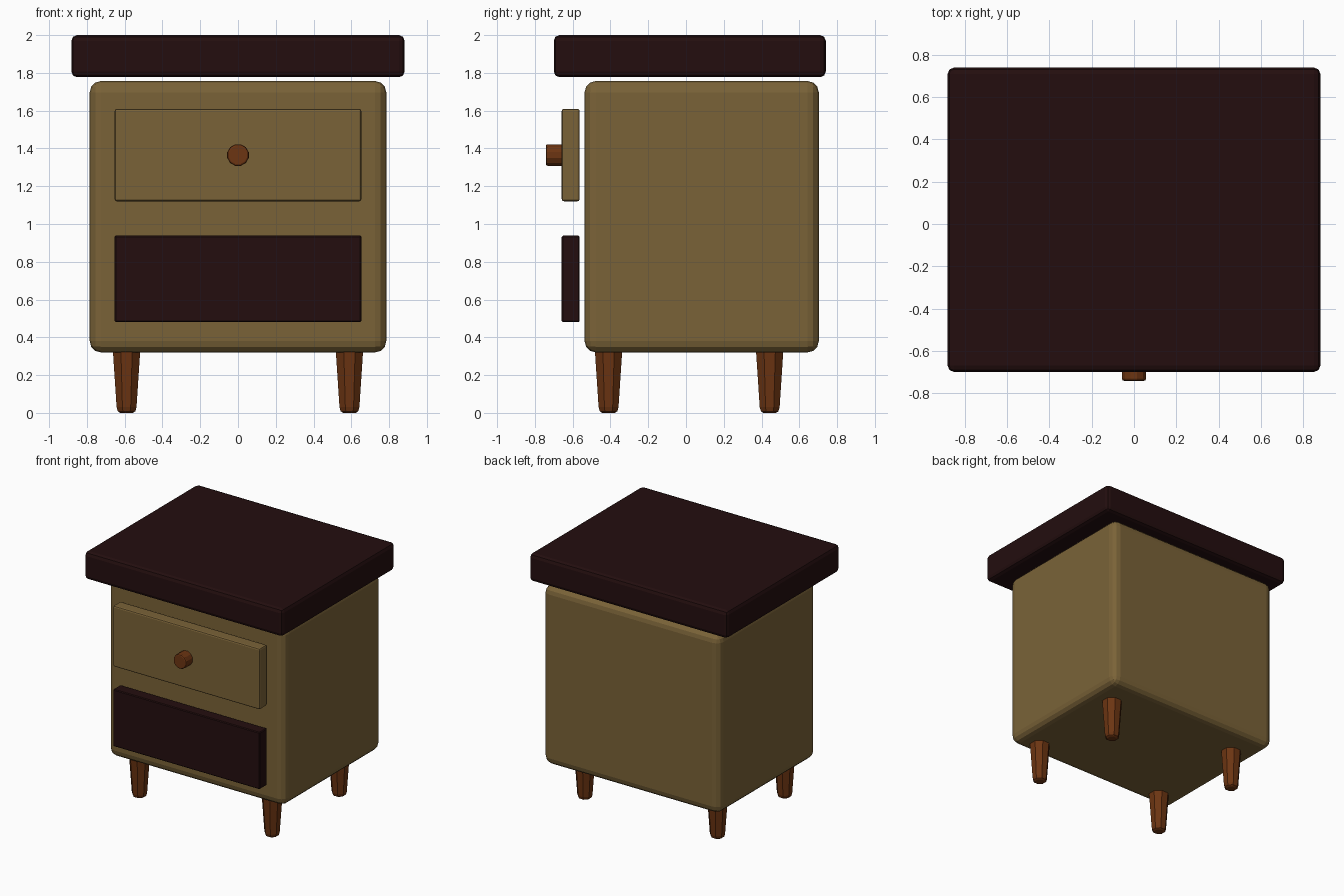
import bpy, bmesh, math
from mathutils import Matrix

if "Cube" in bpy.data.objects:
    bpy.data.objects.remove(bpy.data.objects["Cube"])


def material(name, color):
    m = bpy.data.materials.new(name)
    m.diffuse_color = (*color, 1.0)
    m.use_nodes = True
    m.node_tree.nodes["Principled BSDF"].inputs["Base Color"].default_value = m.diffuse_color
    return m


TAN = material("tan wood", (0.195, 0.124, 0.039))
DARK = material("dark brown wood", (0.017, 0.0043, 0.0046))
ORANGE = material("orange brown wood", (0.150, 0.035, 0.006))


def finish(bm, name, mat):
    bmesh.ops.recalc_face_normals(bm, faces=bm.faces)
    mesh = bpy.data.meshes.new(name)
    bm.to_mesh(mesh)
    bm.free()
    mesh.materials.append(mat)
    obj = bpy.data.objects.new(name, mesh)
    bpy.context.collection.objects.link(obj)
    return obj


def box(name, mat, xs, ys, zs, bevel, segments):
    """Rounded box given by its extents on each axis."""
    bm = bmesh.new()
    bmesh.ops.create_cube(bm, size=1)
    for v in bm.verts:
        for i, (lo, hi) in enumerate((xs, ys, zs)):
            v.co[i] = lo if v.co[i] < 0 else hi
    bmesh.ops.bevel(bm, geom=bm.edges[:], offset=bevel, segments=segments,
                    profile=0.5, affect='EDGES')
    return finish(bm, name, mat)


def lathe(name, mat, profile, sides, matrix):
    """Closed turned part from (radius, height) rings, flats facing the axes."""
    bm = bmesh.new()
    rings = []
    for r, h in profile:
        angles = [2 * math.pi * (i + 0.5) / sides for i in range(sides)]
        rings.append([bm.verts.new((r * math.cos(a), r * math.sin(a), h))
                      for a in angles])
    for a, b in zip(rings, rings[1:]):
        for i in range(sides):
            j = (i + 1) % sides
            bm.faces.new((a[i], a[j], b[j], b[i]))
    bm.faces.new(rings[0])
    bm.faces.new(rings[-1])
    bm.transform(matrix)
    return finish(bm, name, mat)


# Cabinet body and floating table top
box("body", TAN, (-0.785, 0.785), (-0.537, 0.703), (0.32, 1.757), 0.06, 3)
box("table_top", DARK, (-0.882, 0.882), (-0.70, 0.74), (1.777, 2.0), 0.03, 2)

# Drawer fronts, standing slightly off the body
box("upper_drawer_front", TAN, (-0.653, 0.653), (-0.658, -0.563), (1.12, 1.61), 0.012, 2)
box("lower_drawer_front", DARK, (-0.653, 0.653), (-0.658, -0.563), (0.48, 0.938), 0.006, 1)

# Round knob on the upper drawer
lathe("drawer_knob", ORANGE,
      [(0.059, 0), (0.059, 0.085), (0.056, 0.092), (0.049, 0.095)], 12,
      Matrix.Translation((0, -0.647, 1.365)) @ Matrix.Rotation(math.pi / 2, 4, 'X'))

# Four tapered legs with rounded feet
LEG = [(0.036, 0.005), (0.050, 0.013), (0.057, 0.035), (0.078, 0.33)]
for side, x in (("left", -0.59), ("right", 0.59)):
    for end, y in (("front", -0.41), ("back", 0.443)):
        lathe(f"{end}_{side}_leg", ORANGE, [(r, h - 0.005) for r, h in LEG], 8,
              Matrix.Translation((x, y, 0)))
